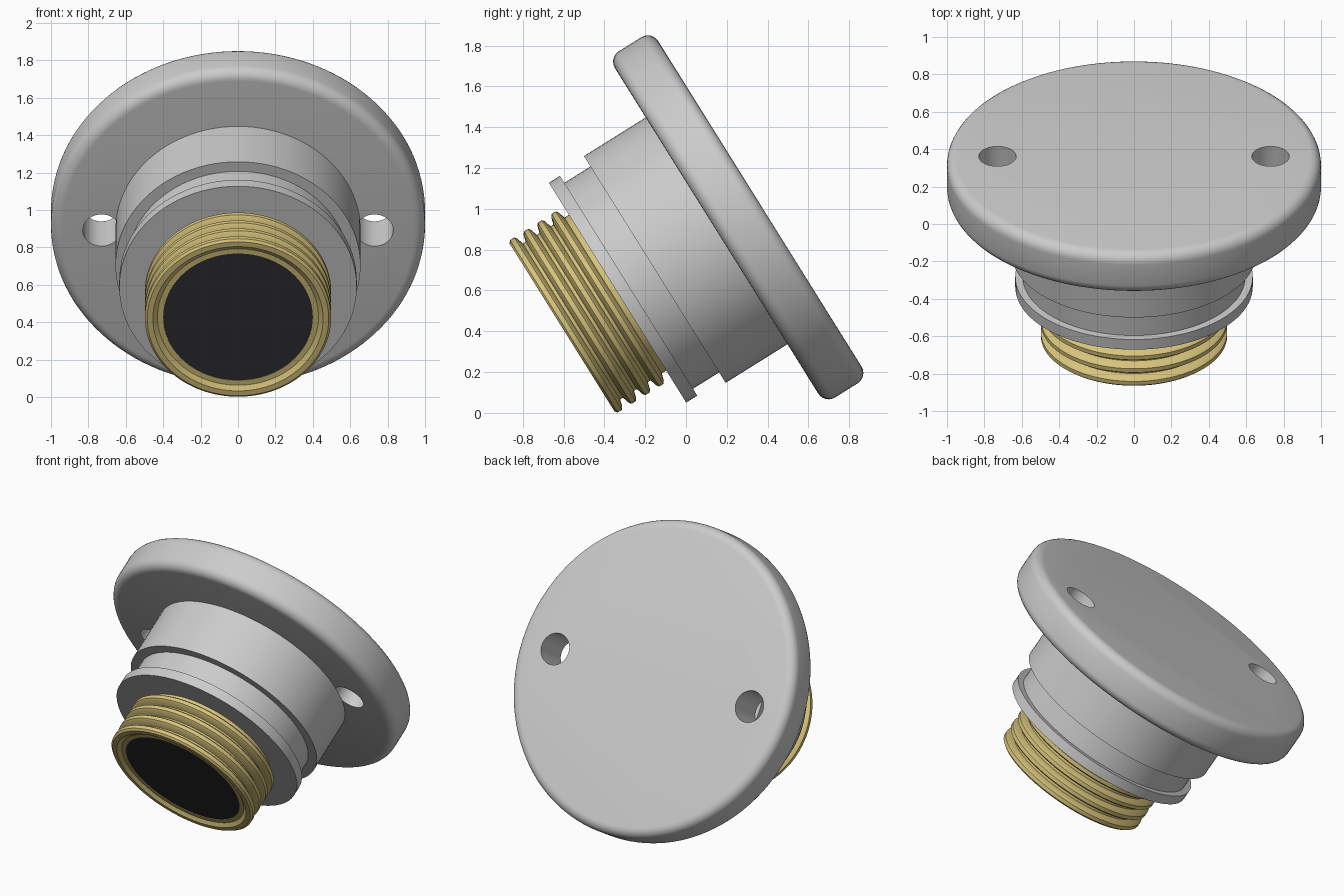
import bpy, bmesh
from math import radians, sin, cos, pi
from mathutils import Matrix

if "Cube" in bpy.data.objects:
    bpy.data.objects.remove(bpy.data.objects["Cube"])

# Local frame: turning axis is local z, tilted to point back and up
FRAME = Matrix.Translation((0, -0.359, 0.574)) @ Matrix.Rotation(radians(-58), 4, 'X')


def lathe(name, profile, segs=96, closed=False, offset=0.0):
    """Turn a list of (radius, height) points; cap the ends unless closed."""
    bm = bmesh.new()
    rings = [[bm.verts.new((offset + r * cos(2 * pi * k / segs),
                            r * sin(2 * pi * k / segs), h))
              for k in range(segs)] for r, h in profile]
    pairs = list(zip(rings, rings[1:]))
    if closed:
        pairs.append((rings[-1], rings[0]))
    else:
        bm.faces.new(rings[0])
        bm.faces.new(rings[-1])
    for a, b in pairs:
        for k in range(segs):
            n = (k + 1) % segs
            bm.faces.new((a[k], a[n], b[n], b[k]))
    bmesh.ops.recalc_face_normals(bm, faces=bm.faces)
    mesh = bpy.data.meshes.new(name)
    bm.to_mesh(mesh)
    bm.free()
    ob = bpy.data.objects.new(name, mesh)
    bpy.context.collection.objects.link(ob)
    ob.matrix_world = FRAME
    return ob


def select(ob):
    bpy.ops.object.select_all(action='DESELECT')
    ob.select_set(True)
    bpy.context.view_layer.objects.active = ob


def smooth(ob):
    select(ob)
    bpy.ops.object.shade_smooth_by_angle(angle=radians(30))


def paint(ob, color):
    mat = bpy.data.materials.new(ob.name + "_colour")
    mat.diffuse_color = color
    mat.use_nodes = True
    mat.node_tree.nodes["Principled BSDF"].inputs["Base Color"].default_value = mat.diffuse_color
    ob.data.materials.append(mat)


# Flange disc with rounded rims
low, high, fillet, steps = 0.60, 0.85, 0.06, 6
arc = [radians(90 * i / steps) for i in range(steps + 1)]
rim = [(1 - fillet + fillet * sin(a), low + fillet - fillet * cos(a)) for a in arc]
rim += [(1 - fillet + fillet * cos(a), high - fillet + fillet * sin(a)) for a in arc]
flange = lathe("flange", rim, 128)

# Two pin holes through the flange
for side in (-1, 1):
    cutter = lathe("hole_cutter", [(0.1, 0.5), (0.1, 1.0)], 48, offset=0.73 * side)
    cutter.hide_render = True
    bpy.context.view_layer.update()
    mod = flange.modifiers.new("hole", 'BOOLEAN')
    mod.operation = 'DIFFERENCE'
    mod.solver = 'EXACT'
    mod.object = cutter
    select(flange)
    bpy.ops.object.modifier_apply(modifier=mod.name)
    bpy.data.objects.remove(cutter, do_unlink=True)
smooth(flange)

# Barrel with seal groove and retaining lip
barrel = lathe("barrel", [(0.635, 0.028), (0.635, 0.092), (0.595, 0.092),
                          (0.595, 0.243), (0.655, 0.243), (0.655, 0.60)])
smooth(barrel)

# Brass threaded collar: four ridges, hollow centre
ridges = [(0.40, 0.03), (0.40, -0.275), (0.43, -0.275), (0.455, -0.293)]
for i in range(4):
    mid = -0.27 + 0.08 * i
    if i:
        ridges.append((0.45, mid - 0.032))
    ridges += [(0.485, mid - 0.022), (0.498, mid - 0.012),
               (0.498, mid + 0.012), (0.485, mid + 0.022), (0.45, mid + 0.032)]
ridges[4] = (0.485, -0.293)
ridges.append((0.45, 0.03))
collar = lathe("threaded_collar", ridges, closed=True)
paint(collar, (0.68, 0.55, 0.2, 1))
smooth(collar)

# Dark core filling the collar
core = lathe("dark_core", [(0.40, -0.272), (0.40, 0.028)])
paint(core, (0.03, 0.03, 0.035, 1))
smooth(core)
